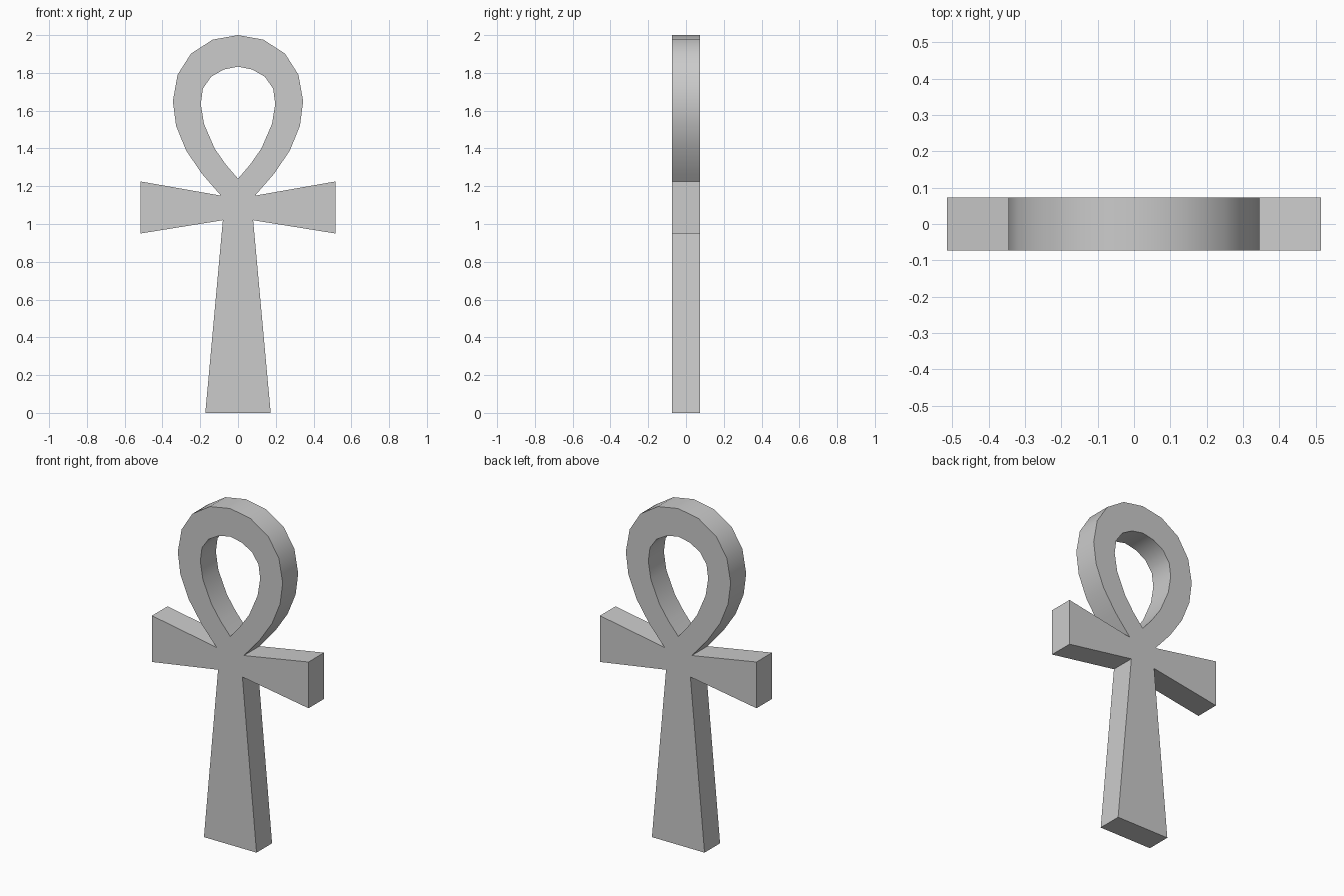
import bpy, bmesh, math

if "Cube" in bpy.data.objects:
    bpy.data.objects.remove(bpy.data.objects["Cube"])

HALF_DEPTH = 0.073

# Right half of the outer silhouette, from loop top down to the foot (x, z)
OUTER = [(0, 2.0), (0.134, 1.976), (0.249, 1.902), (0.32, 1.79), (0.345, 1.65),
         (0.328, 1.52), (0.275, 1.39), (0.192, 1.267), (0.09, 1.15),
         (0.515, 1.225), (0.515, 0.95), (0.08, 1.02), (0.173, 0)]

# Right half of the teardrop opening, from top to bottom point
INNER = [(0, 1.833), (0.075, 1.818), (0.142, 1.78), (0.186, 1.717), (0.197, 1.635),
         (0.18, 1.53), (0.124, 1.40), (0.064, 1.314), (0, 1.24)]


def mirrored(half):
    """Close a half profile across x = 0."""
    return half + [(-x, z) for x, z in reversed(half) if x > 0]


def add_loop(bm, points):
    verts = [bm.verts.new((x, -HALF_DEPTH, z)) for x, z in points]
    return [bm.edges.new((v, verts[(i + 1) % len(verts)])) for i, v in enumerate(verts)]


# Flat front face with the opening
bm = bmesh.new()
edges = add_loop(bm, mirrored(OUTER)) + add_loop(bm, mirrored(INNER))
bmesh.ops.triangle_fill(bm, edges=edges, use_beauty=True, use_dissolve=False)

# Thickness
result = bmesh.ops.extrude_face_region(bm, geom=bm.faces[:], use_keep_orig=True)
back = [g for g in result["geom"] if isinstance(g, bmesh.types.BMVert)]
bmesh.ops.translate(bm, verts=back, vec=(0, 2 * HALF_DEPTH, 0))
bmesh.ops.recalc_face_normals(bm, faces=bm.faces[:])

mesh = bpy.data.meshes.new("looped_cross")
bm.to_mesh(mesh)
bm.free()
cross = bpy.data.objects.new("looped_cross", mesh)
bpy.context.collection.objects.link(cross)

# Smooth loop rim, crisp corners
bpy.context.view_layer.objects.active = cross
cross.select_set(True)
bpy.ops.object.shade_smooth_by_angle(angle=math.radians(40))
